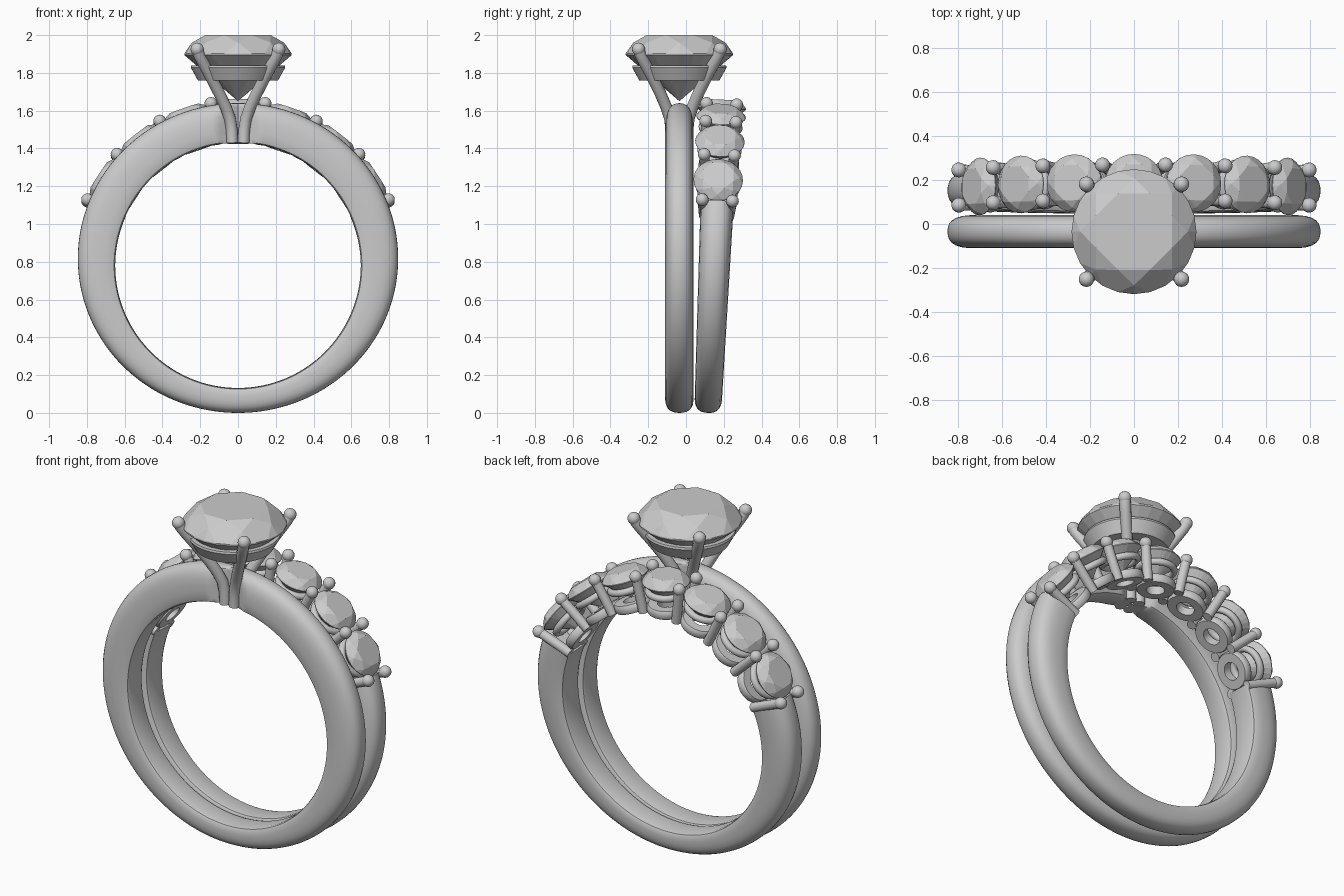
import bpy, bmesh
from math import sin, cos, pi, radians
from mathutils import Matrix, Vector

if "Cube" in bpy.data.objects:
    bpy.data.objects.remove(bpy.data.objects["Cube"])

CZ = 0.78                      # centre height of the finger hole
HEAD_Y = -0.035                # front ring centre plane


def finish(name, bm, mat=Matrix(), smooth=True):
    bmesh.ops.recalc_face_normals(bm, faces=bm.faces[:])
    me = bpy.data.meshes.new(name)
    bm.to_mesh(me)
    bm.free()
    if smooth:
        for p in me.polygons:
            p.use_smooth = True
        me.set_sharp_from_angle(angle=radians(40))
    ob = bpy.data.objects.new(name, me)
    ob.matrix_world = mat
    bpy.context.collection.objects.link(ob)
    return ob


def skin(bm, loops, closed):
    """Join equal-length closed loops into a tube."""
    rows = [[bm.verts.new(c) for c in lp] for lp in loops]
    n = len(rows[0])
    for i in range(len(rows) if closed else len(rows) - 1):
        a, b = rows[i], rows[(i + 1) % len(rows)]
        for j in range(n):
            bm.faces.new((a[j], a[(j + 1) % n], b[(j + 1) % n], b[j]))
    if not closed:
        bm.faces.new(rows[0])
        bm.faces.new(rows[-1])


def lathe(name, prof, mat, n=48):
    bm = bmesh.new()
    skin(bm, [[(r * cos(2 * pi * i / n), r * sin(2 * pi * i / n), z) for r, z in prof]
              for i in range(n)], True)
    return finish(name, bm, mat)


# half cross-section of the shank: (half-width fraction, thickness fraction)
HALF = [(0, 0), (.7, 0), (.88, .03), (.97, .12), (1, .3), (1, .48), (.95, .66), (.84, .8),
        (.68, .9), (.48, .96), (.25, .99), (0, 1)]
PROFILE = HALF + [(-u, t) for u, t in HALF[-2:0:-1]]


def shank(name, a0, a1, n, width, mat, closed=False, pinch=False):
    bm = bmesh.new()
    loops = []
    for i in range(n if closed else n + 1):
        a = a0 + (a1 - a0) * i / n
        ro = .847 + .04 * cos(a) - .027 * cos(a) ** 2
        lp = []
        for u, t in PROFILE:
            r = .65 + (ro - .65) * t
            x, y, z = r * sin(a), u * width(a), CZ + r * cos(a)
            if pinch and z > CZ:         # wedge cut towards the head
                lim = .012 + abs(x) * .53
                y = max(-lim, min(lim, y))
            lp.append((x, y, z))
        loops.append(lp)
    skin(bm, loops, closed)
    return finish(name, bm, mat)


def gem(name, r, crown, depth, mat):
    """Brilliant cut, girdle at local z = 0."""
    bm = bmesh.new()

    def ring(rad, z, n, off=0):
        for i in range(n):
            a = 2 * pi * (i + off) / n
            bm.verts.new((rad * cos(a), rad * sin(a), z))
    ring(.66 * r, crown, 8, .5)
    ring(.86 * r, crown * .6, 8)
    ring(r, .01 * r, 24)
    ring(r, -.02 * r, 24)
    ring(.5 * r, -depth * .52, 8, .5)
    bm.verts.new((0, 0, -depth))
    bmesh.ops.convex_hull(bm, input=bm.verts[:])
    bmesh.ops.dissolve_limit(bm, angle_limit=radians(1), verts=bm.verts[:], edges=bm.edges[:])
    return finish(name, bm, mat, smooth=False)


def prong(name, pts, rad, tip, mat, n=14):
    """Round wire through pts with a ball at its last point."""
    bm = bmesh.new()
    pts = [Vector(p) for p in pts]
    loops = []
    for i, p in enumerate(pts):
        d = (pts[min(i + 1, len(pts) - 1)] - pts[max(i - 1, 0)]).normalized()
        s = d.cross(Vector((0.3, 1, 0))).normalized()
        t = d.cross(s)
        loops.append([p + rad * (s * cos(2 * pi * k / n) + t * sin(2 * pi * k / n))
                      for k in range(n)])
    skin(bm, loops, False)
    bmesh.ops.create_uvsphere(bm, u_segments=16, v_segments=10, radius=tip,
                              matrix=Matrix.Translation(pts[-1]))
    return finish(name, bm, mat)


# front solitaire ring
head = Matrix.Translation((0, HEAD_Y, 0))
shank("solitaire_shank", 0, 2 * pi, 240, lambda a: .075, head, closed=True, pinch=True)
gem("centre_stone", .284, .1, .25, Matrix.Translation((0, HEAD_Y, 1.9)))
lathe("stone_seat", [(.215, 1.84), (.247, 1.84), (.25, 1.828), (.212, 1.76), (.14, 1.76)], head, 64)

# four claws curving up from the shank: (offset x, offset y, z)
CLAW = [(.03, .042, 1.43), (.033, .043, 1.5), (.043, .05, 1.56), (.065, .07, 1.62),
        (.098, .1, 1.69), (.15, .15, 1.79), (.188, .188, 1.86), (.208, .208, 1.9), (.216, .216, 1.925)]
for sx in (-1, 1):
    for sy in (-1, 1):
        prong("centre_claw", [(sx * x, sy * y, z) for x, y, z in CLAW], .031, .035, head)

# rear band, leaning slightly backwards
lean = Matrix.Translation((0, .115, 0)) @ Matrix.Rotation(-.045, 4, 'X')
END = radians(66)
shank("band_shank", END, 2 * pi - END, 150,
      lambda a: .083 + .011 * cos(a), lean)


def at(deg):
    return lean @ Matrix.Translation((0, 0, CZ)) @ Matrix.Rotation(radians(deg), 4, 'Y')


# seven stones, each with an upper gallery ring and a base washer
STEP = 19
for i in range(-3, 4):
    m = at(i * STEP)
    gem("band_stone", .131, .045, .125, m @ Matrix.Translation((0, 0, .835)))
    lathe("gallery_ring", [(.098 + .019 * cos(k * pi / 5), .775 + .02 * sin(k * pi / 5))
                           for k in range(10)], m, 40)
    lathe("base_washer", [(.05, .65), (.1, .65), (.107, .66), (.107, .69), (.1, .7), (.05, .7)], m, 40)

# shared pairs of prongs between the stones and at both ends
for k in range(8):
    m = at((k - 3.5) * STEP)
    for s in (-1, 1):
        prong("band_prong", [(0, s * .066, .655), (0, s * .072, .76), (0, s * .08, .868)],
              .027, .034, m)
